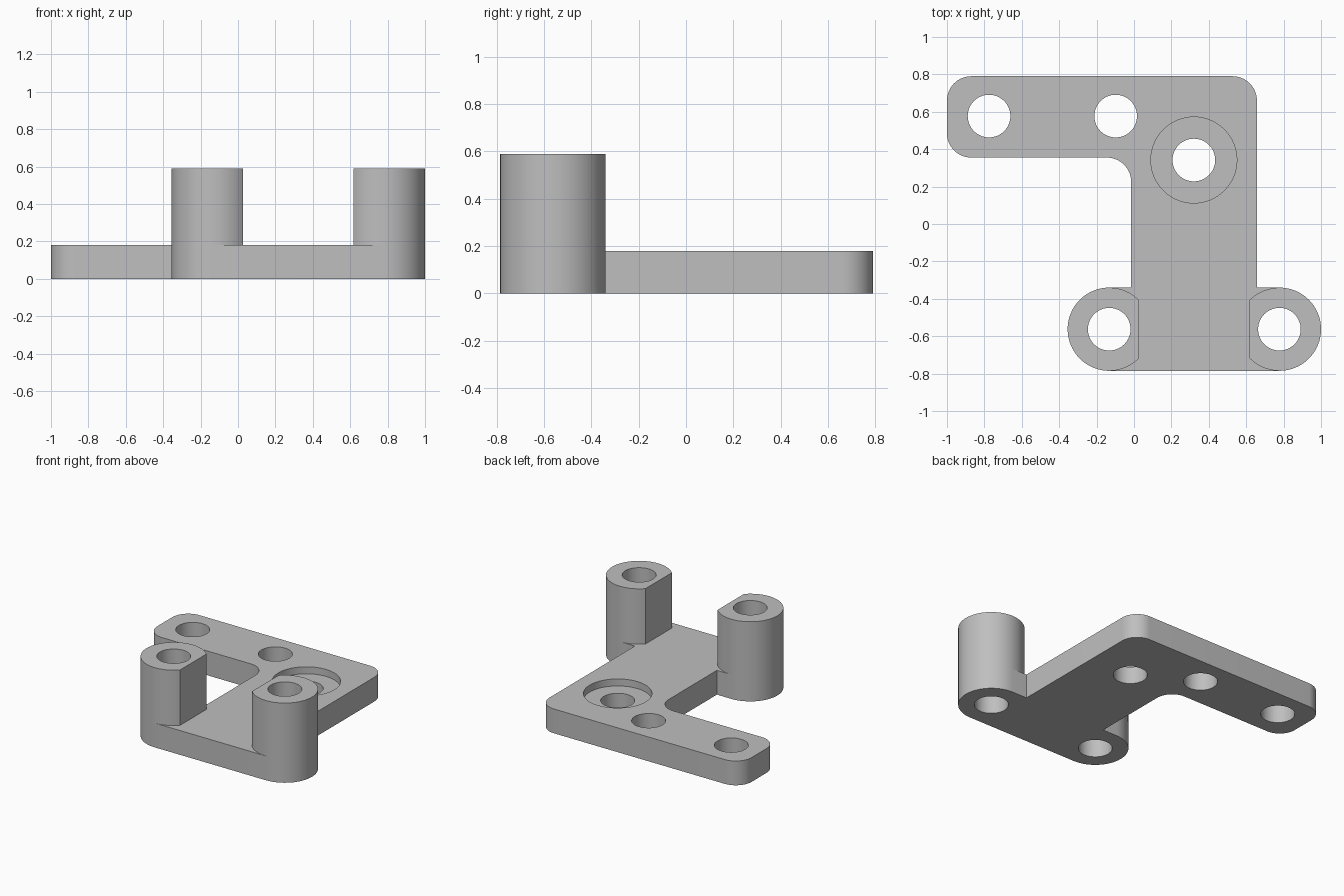
import bpy
import bmesh
from math import acos, cos, sin, pi, radians
from mathutils import Vector

if "Cube" in bpy.data.objects:
    bpy.data.objects.remove(bpy.data.objects["Cube"], do_unlink=True)

THICK, TOP = 0.18, 0.59           # plate thickness, post height
HOLE_R, POST_R = 0.114, 0.2225
POST_Y, POST_X, FLAT = -0.5625, (-0.1325, 0.7775), 0.16
ROUND = 0.13
BORE = (0.32, 0.342)

grey = bpy.data.materials.new("plain grey")
grey.use_nodes = True
colour = (0.52, 0.52, 0.52, 1)
grey.diffuse_color = colour
grey.node_tree.nodes["Principled BSDF"].inputs["Base Color"].default_value = colour


def round_corners(corners, steps=16):
    """Outline points with every (x, y, radius) right-angle corner rounded."""
    points = []
    for i, (x, y, r) in enumerate(corners):
        p = Vector((x, y))
        if not r:
            points.append(p)
            continue
        u = (Vector(corners[i - 1][:2]) - p).normalized() * r
        v = (Vector(corners[(i + 1) % len(corners)][:2]) - p).normalized() * r
        for k in range(steps + 1):
            t = k / steps * pi / 2
            points.append(p + u + v - v * cos(t) - u * sin(t))
    return points


def prism(name, points, z0, z1):
    """Solid with the given outline between two heights."""
    bm = bmesh.new()
    verts = [bm.verts.new((p[0], p[1], z0)) for p in points]
    bmesh.ops.remove_doubles(bm, verts=verts, dist=1e-4)
    base = bm.faces.new([v for v in verts if v.is_valid])
    side = bmesh.ops.extrude_face_region(bm, geom=[base], use_keep_orig=True)
    bmesh.ops.translate(bm, vec=(0, 0, z1 - z0),
                        verts=[g for g in side["geom"] if isinstance(g, bmesh.types.BMVert)])
    bmesh.ops.recalc_face_normals(bm, faces=bm.faces)
    mesh = bpy.data.meshes.new(name)
    bm.to_mesh(mesh)
    bm.free()
    mesh.materials.append(grey)
    obj = bpy.data.objects.new(name, mesh)
    bpy.context.collection.objects.link(obj)
    return obj


def circle(x, y, r, n=64):
    return [(x + r * cos(2 * pi * k / n), y + r * sin(2 * pi * k / n)) for k in range(n)]


def drill(obj, x, y, r=HOLE_R, z0=-0.1, z1=0.8):
    cutter = prism("drill", circle(x, y, r), z0, z1)
    cutter.hide_render = True
    mod = obj.modifiers.new("hole", "BOOLEAN")
    mod.operation, mod.solver, mod.object = "DIFFERENCE", "EXACT", cutter
    bpy.context.view_layer.objects.active = obj
    bpy.ops.object.modifier_apply(modifier=mod.name)
    bpy.data.objects.remove(cutter, do_unlink=True)


def finish(obj):
    bpy.ops.object.select_all(action="DESELECT")
    obj.select_set(True)
    bpy.context.view_layer.objects.active = obj
    bpy.ops.object.shade_smooth_by_angle(angle=radians(30))


# Base plate: side arm, column and rounded foot under the posts
y_front, y_foot = POST_Y - POST_R, POST_Y + POST_R
x_min, x_max = POST_X[0] - POST_R, POST_X[1] + POST_R
plate = prism("base_plate", round_corners([
    (-1, 0.79, ROUND), (-1, 0.355, ROUND),
    (-0.015, 0.355, ROUND), (-0.015, y_foot, 0),
    (x_min, y_foot, POST_R), (x_min, y_front, POST_R),
    (x_max, y_front, POST_R), (x_max, y_foot, POST_R),
    (0.657, y_foot, 0), (0.657, 0.79, ROUND)]), 0, THICK)

# Through holes and the shallow counterbore
for x, y in [(-0.775, 0.577), (-0.098, 0.577), BORE] + [(px, POST_Y) for px in POST_X]:
    drill(plate, x, y)
drill(plate, *BORE, r=0.23, z0=THICK - 0.052, z1=0.4)
finish(plate)

# Round posts, each with a flat on its inner side
start = acos(FLAT / POST_R)
for name, px, inward in (("right_post", POST_X[0], 1), ("left_post", POST_X[1], -1)):
    arc = [start + (2 * pi - 2 * start) * k / 48 for k in range(49)]
    post = prism(name, [(px + inward * POST_R * cos(a), POST_Y + POST_R * sin(a))
                        for a in arc], THICK, TOP)
    drill(post, px, POST_Y)
    # Open underside where the post meets the plate
    bm = bmesh.new()
    bm.from_mesh(post.data)
    under = [f for f in bm.faces if f.normal.z < -0.9]
    bmesh.ops.delete(bm, geom=under, context="FACES")
    bm.to_mesh(post.data)
    bm.free()
    finish(post)
